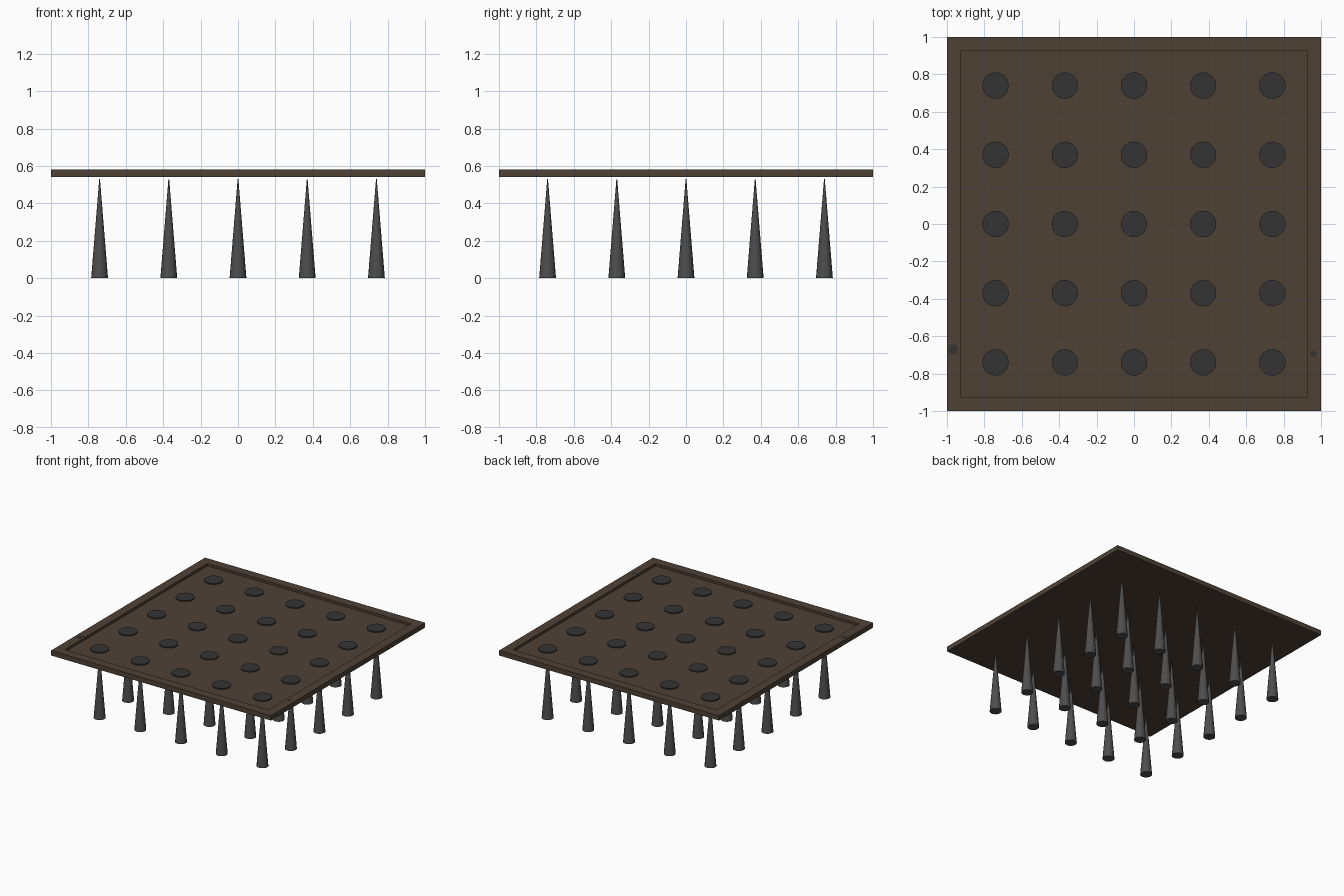
import bpy
import bmesh

cube = bpy.data.objects.get("Cube")
if cube:
    bpy.data.objects.remove(cube)


def material(name, rgb):
    m = bpy.data.materials.new(name)
    m.use_nodes = True
    m.diffuse_color = (*rgb, 1)
    m.node_tree.nodes["Principled BSDF"].inputs["Base Color"].default_value = (*rgb, 1)
    return m


wood = material("dark_brown_wood", (0.076, 0.053, 0.036))
hole = material("charcoal", (0.034, 0.034, 0.034))
iron = material("iron_grey", (0.075, 0.075, 0.075))

PITCH = 0.37
TOP, BOTTOM, FLOOR = 0.58, 0.54, 0.56


def cone(name, mat, x, y, z, r1, r2, height, sides):
    bpy.ops.mesh.primitive_cone_add(vertices=sides, radius1=r1, radius2=r2,
                                    depth=height, location=(x, y, z + height / 2))
    ob = bpy.context.object
    ob.name = name
    ob.data.materials.append(mat)
    return ob


# Square plate with a sunken panel inside a raised border
bm = bmesh.new()
bmesh.ops.create_cube(bm, size=1)
bmesh.ops.scale(bm, vec=(2, 2, TOP - BOTTOM), verts=bm.verts)
bmesh.ops.translate(bm, vec=(0, 0, (TOP + BOTTOM) / 2), verts=bm.verts)
bm.normal_update()
top = max(bm.faces, key=lambda f: f.calc_center_median().z)
bmesh.ops.inset_individual(bm, faces=[top], thickness=0.105)
panel = bmesh.ops.extrude_discrete_faces(bm, faces=[top])["faces"][0]
# Sunken floor and its walls
rim = list(panel.verts)
outline = [v.co.copy() for v in rim]
for v in rim:
    v.co.z = FLOOR
upper = [bm.verts.new(co) for co in outline]
for i in range(len(rim)):
    j = (i + 1) % len(rim)
    bm.faces.new((upper[i], upper[j], rim[j], rim[i]))
bmesh.ops.remove_doubles(bm, verts=[v for v in bm.verts], dist=0.0001)
bmesh.ops.recalc_face_normals(bm, faces=bm.faces)
mesh = bpy.data.meshes.new("plate")
bm.to_mesh(mesh)
bm.free()
mesh.materials.append(wood)
plate = bpy.data.objects.new("plate", mesh)
bpy.context.collection.objects.link(plate)

# Grid of spikes below with a round hole cover above each one
for i in range(-2, 3):
    for j in range(-2, 3):
        x, y = i * PITCH, j * PITCH
        cone("spike", iron, x, y, 0, 0.045, 0.002, 0.53, 16)
        cone("spike_hole", hole, x, y, FLOOR, 0.07, 0.07, 0.009, 32)

# Small dark marks on the border
cone("left_mark", hole, 0.96, -0.695, TOP, 0.018, 0.018, 0.001, 16)
cone("right_mark", hole, -0.968, -0.67, TOP, 0.027, 0.027, 0.001, 16)
